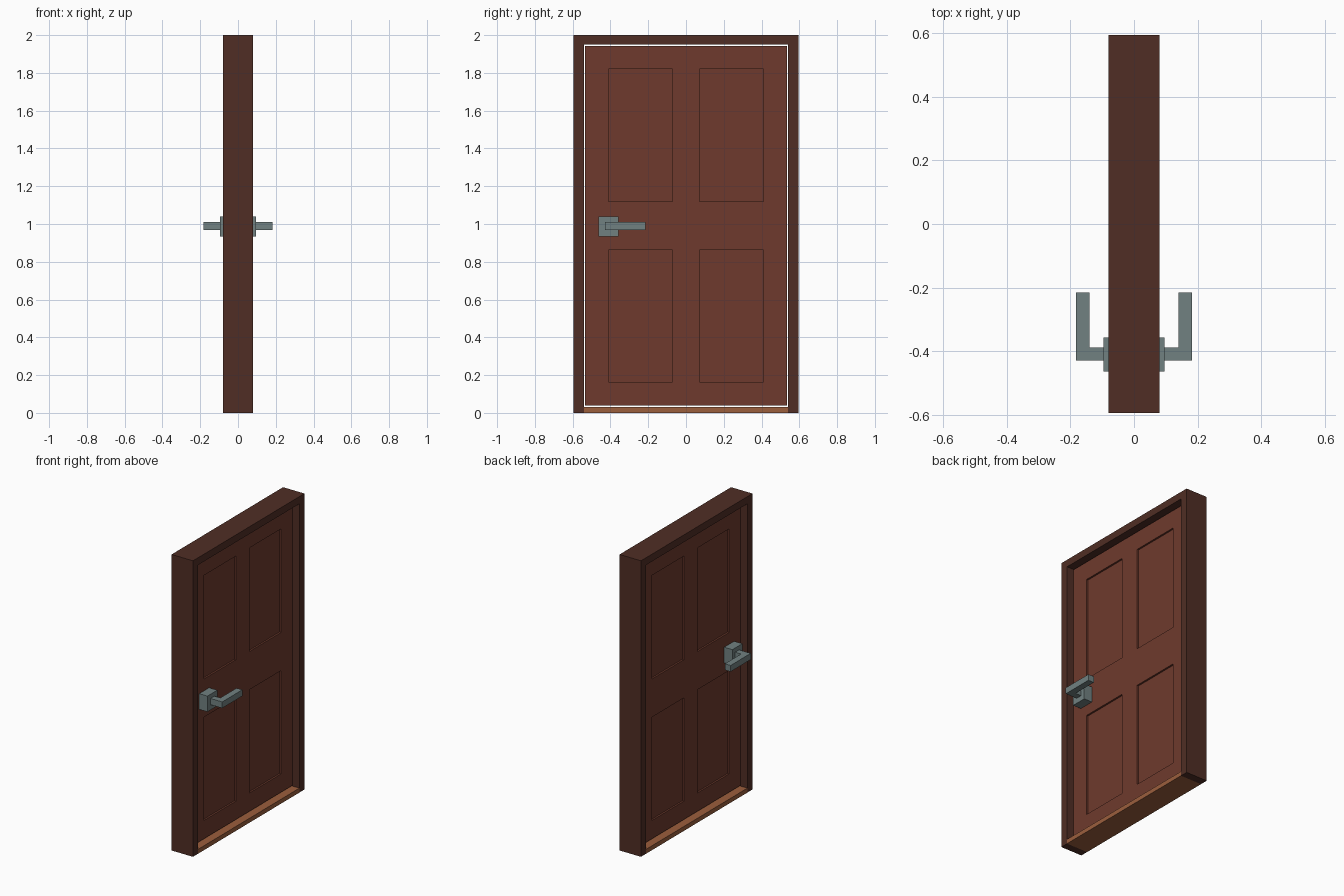
import bpy
import bmesh
from mathutils import Vector

default = bpy.data.objects.get("Cube")
if default:
    bpy.data.objects.remove(default, do_unlink=True)


def material(name, rgb):
    mat = bpy.data.materials.new(name)
    mat.use_nodes = True
    color = (*rgb, 1.0)
    mat.diffuse_color = color
    bsdf = next(n for n in mat.node_tree.nodes if n.type == "BSDF_PRINCIPLED")
    bsdf.inputs["Base Color"].default_value = color
    return mat


dark_wood = material("dark wood", (0.08, 0.027, 0.018))
red_wood = material("red wood", (0.157, 0.042, 0.026))
light_wood = material("light wood", (0.33, 0.112, 0.046))
metal = material("grey metal", (0.165, 0.22, 0.22))


def finish(name, bm, mat):
    bmesh.ops.recalc_face_normals(bm, faces=bm.faces[:])
    mesh = bpy.data.meshes.new(name)
    bm.to_mesh(mesh)
    bm.free()
    mesh.materials.append(mat)
    obj = bpy.data.objects.new(name, mesh)
    bpy.context.collection.objects.link(obj)
    return obj


def add_box(bm, low, high):
    low, high = Vector(low), Vector(high)
    verts = bmesh.ops.create_cube(bm, size=1)["verts"]
    for v in verts:
        v.co = (low + high) / 2 + v.co * (high - low)


def extrude_profile(bm, points, start, direction):
    """Fill a closed outline and give it thickness."""
    face = bm.faces.new([bm.verts.new(Vector(p) + Vector(start)) for p in points])
    new = bmesh.ops.extrude_face_region(bm, geom=[face])["geom"]
    moved = [g for g in new if isinstance(g, bmesh.types.BMVert)]
    bmesh.ops.translate(bm, verts=moved, vec=direction)


DEPTH, WIDTH, HEIGHT = 0.08, 0.595, 2.0      # half depth, half width
INNER, HEAD = 0.541, 1.951                   # frame opening
FACE = 0.035                                 # half thickness of the leaf

# Door frame: two jambs and a head as one arch-shaped outline
bm = bmesh.new()
outline = [(-WIDTH, 0), (-WIDTH, HEIGHT), (WIDTH, HEIGHT), (WIDTH, 0),
           (INNER, 0), (INNER, HEAD), (-INNER, HEAD), (-INNER, 0)]
extrude_profile(bm, [(0, y, z) for y, z in outline], (-DEPTH, 0, 0), (2 * DEPTH, 0, 0))
finish("door_frame", bm, dark_wood)

# Threshold between the jambs
bm = bmesh.new()
add_box(bm, (-DEPTH, -INNER, 0), (DEPTH, INNER, 0.03))
finish("threshold", bm, light_wood)

# Door leaf with four sunken panels on each face
panel_y = (0.071, 0.411)
panel_z = [(0.164, 0.862), (1.12, 1.82)]
bm = bmesh.new()
add_box(bm, (-FACE, -0.534, 0.04), (FACE, 0.534, 1.943))
cuts = [((0, s * y, 0), (0, 1, 0)) for y in panel_y for s in (-1, 1)]
cuts += [((0, 0, z), (0, 0, 1)) for pair in panel_z for z in pair]
for point, normal in cuts:
    geom = bm.verts[:] + bm.edges[:] + bm.faces[:]
    bmesh.ops.bisect_plane(bm, geom=geom, plane_co=point, plane_no=normal)
bmesh.ops.recalc_face_normals(bm, faces=bm.faces[:])


def is_panel(face):
    c = face.calc_center_median()
    return (abs(face.normal.x) > 0.9 and panel_y[0] < abs(c.y) < panel_y[1]
            and any(a < c.z < b for a, b in panel_z))


panels = [f for f in bm.faces if is_panel(f)]
bmesh.ops.inset_individual(bm, faces=panels, thickness=0.0, depth=-0.012)
finish("door_leaf", bm, red_wood)

# Handles: square plate and an L-shaped lever, mirrored to both faces
lever = [(0.09, -0.43), (0.183, -0.43), (0.183, -0.215),
         (0.14, -0.215), (0.14, -0.388), (0.09, -0.388)]
for side, sign in (("left", 1), ("right", -1)):
    bm = bmesh.new()
    add_box(bm, (FACE, -0.464, 0.934), (0.096, -0.358, 1.04))
    for v in bm.verts:
        v.co.x *= sign
    finish(side + "_handle_plate", bm, metal)

    bm = bmesh.new()
    extrude_profile(bm, [(sign * x, y, 0) for x, y in lever], (0, 0, 0.969), (0, 0, 0.042))
    finish(side + "_handle_lever", bm, metal)
